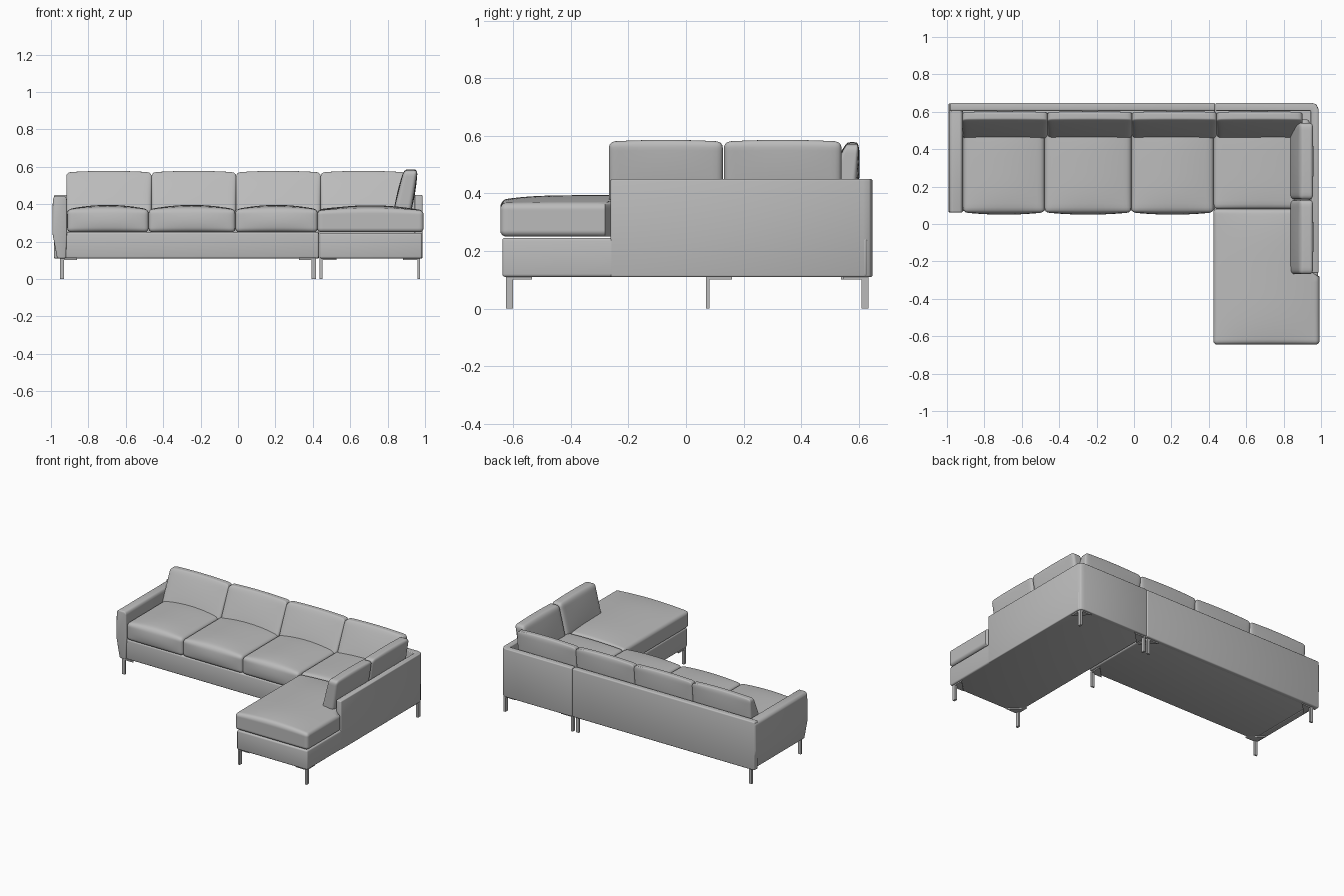
import bpy, bmesh, math
from mathutils import Matrix, Vector

cube = bpy.data.objects.get("Cube")
if cube:
    bpy.data.objects.remove(cube, do_unlink=True)

fabric = bpy.data.materials.new("grey_upholstery")
fabric.use_nodes = True
GREY = (0.5, 0.5, 0.5, 1)
fabric.diffuse_color = GREY
fabric.node_tree.nodes["Principled BSDF"].inputs["Base Color"].default_value = GREY


def finish(name, bm, bevel=0.0, angle=35):
    bmesh.ops.recalc_face_normals(bm, faces=bm.faces)
    mesh = bpy.data.meshes.new(name)
    bm.to_mesh(mesh)
    bm.free()
    mesh.materials.append(fabric)
    ob = bpy.data.objects.new(name, mesh)
    bpy.context.collection.objects.link(ob)
    bpy.ops.object.select_all(action="DESELECT")
    ob.select_set(True)
    bpy.context.view_layer.objects.active = ob
    if bevel:
        mod = ob.modifiers.new("soft_edges", "BEVEL")
        mod.width, mod.segments = bevel, 3
        bpy.ops.object.modifier_apply(modifier=mod.name)
    bpy.ops.object.shade_smooth_by_angle(angle=math.radians(angle))
    return ob


def prism(name, outline, low, high, bevel=0.0, along_y=False):
    """Extrude a 2D outline upward, or along y when the outline is x, z."""
    bm = bmesh.new()
    place = (lambda p: (p[0], low, p[1])) if along_y else (lambda p: (p[0], p[1], low))
    face = bm.faces.new([bm.verts.new(place(p)) for p in outline])
    out = bmesh.ops.extrude_face_region(bm, geom=[face])
    moved = [v for v in out["geom"] if isinstance(v, bmesh.types.BMVert)]
    step = Vector((0, high - low, 0)) if along_y else Vector((0, 0, high - low))
    bmesh.ops.translate(bm, verts=moved, vec=step)
    return finish(name, bm, bevel)


def box(name, x, y, z, bevel=0.0):
    return prism(name, [(x[0], y[0]), (x[1], y[0]), (x[1], y[1]), (x[0], y[1])], *z, bevel)


def cushion(name, x, y, z, radius=0.022, crown=0.0, puff=0.0, lean=(0, 0),
            cuts=19, turn=None, notch=None):
    """Rounded box with a domed top, puffed front and leaning front and back."""
    bm = bmesh.new()
    bmesh.ops.create_cube(bm, size=2)
    bmesh.ops.subdivide_edges(bm, edges=bm.edges[:], cuts=cuts, use_grid_fill=True)
    half = Vector([(s[1] - s[0]) / 2 for s in (x, y, z)])
    mid = Vector([(s[1] + s[0]) / 2 for s in (x, y, z)])
    for v in bm.verts:
        unit = Vector([math.sin(c * math.pi / 2) for c in v.co])
        p = Vector([u * h for u, h in zip(unit, half)])
        core = Vector([max(-(h - radius), min(h - radius, c)) for c, h in zip(p, half)])
        if (p - core).length > 0:
            p = core + (p - core).normalized() * radius
        a, b, c = [q / h for q, h in zip(p, half)]
        p.z += crown * (1 - a * a) * (1 - 0.6 * b ** 4) * max(c, 0)
        p.y += puff * (1 - a * a) * (1 - c * c) * b
        up = (c + 1) / 2
        p.y += up * (lean[0] * (1 - b) + lean[1] * (1 + b)) / 2
        v.co = p + mid
        if notch and v.co.y > notch[1]:
            v.co.x = min(v.co.x, notch[0])
    if turn:
        bm.transform(turn)
    return finish(name, bm, angle=50)


# Frame
box("sofa_base", (-0.925, 0.432), (0.072, 0.63), (0.11, 0.25), 0.01)
box("sofa_back", (-0.985, 0.434), (0.605, 0.648), (0.11, 0.45), 0.008)
box("chaise_base", (0.436, 0.985), (-0.638, 0.63), (0.11, 0.246), 0.01)
prism("chaise_back", [(0.436, 0.605), (0.945, 0.605), (0.945, -0.262), (0.986, -0.262),
                      (0.986, 0.615), (0.975, 0.64), (0.95, 0.648), (0.436, 0.648)],
      0.11, 0.45, 0.006)
prism("armrest", [(-0.967, 0.11), (-0.92, 0.11), (-0.915, 0.25), (-0.915, 0.43),
                  (-0.925, 0.445), (-0.975, 0.445), (-0.99, 0.43), (-0.993, 0.25)],
      0.062, 0.645, 0.008, along_y=True)

# Seat cushions
seams = [-0.913, -0.478, -0.014, 0.426]
for i in range(3):
    cushion(f"seat_cushion_{i + 1}", (seams[i], seams[i + 1]), (0.062, 0.56), (0.25, 0.372),
            crown=0.024, puff=0.012)
cushion("corner_seat_cushion", (0.426, 0.94), (0.08, 0.56), (0.25, 0.372), crown=0.018)
cushion("chaise_cushion", (0.424, 0.992), (-0.645, 0.082), (0.25, 0.366),
        crown=0.028, cuts=39, notch=(0.943, -0.262))

# Back cushions
seams = [-0.918, -0.462, -0.01, 0.442, 0.9]
for i in range(4):
    cushion(f"back_cushion_{i + 1}", (seams[i], seams[i + 1]), (0.45, 0.588), (0.35, 0.57),
            crown=0.008, puff=0.008, lean=(0.105, 0.012))

# Side cushions, built facing front and turned to face the seat
turn = Matrix.Rotation(-math.pi / 2, 4, "Z")
for i, (start, end) in enumerate([(-0.268, 0.128), (0.132, 0.54)]):
    cushion(f"side_cushion_{i + 1}", (-end, -start), (0.832, 0.925), (0.36, 0.58),
            crown=0.006, puff=0.006, lean=(0.055, 0.035), turn=turn)

# Legs with triangular mounting plates
def leg(name, x, y, wide, deep, sx, sy):
    box(name, (x - wide / 2, x + wide / 2), (y - deep / 2, y + deep / 2), (0, 0.112))
    cx, cy = x - sx * wide / 2, y - sy * deep / 2
    prism(name + "_plate", [(cx, cy), (cx + sx * 0.09, cy), (cx, cy + sy * 0.09)], 0.102, 0.112)


for side, x, sx in (("right", -0.94, 1), ("middle", 0.405, -1)):
    for end, y, sy in (("front", 0.076, 1), ("back", 0.622, -1)):
        leg(f"sofa_{end}_{side}_leg", x, y, 0.022, 0.012, sx, sy)
for side, x, sx in (("inner", 0.444, 1), ("outer", 0.966, -1)):
    for end, y, sy in (("front", -0.613, 1), ("back", 0.622, -1)):
        leg(f"chaise_{end}_{side}_leg", x, y, 0.015, 0.025, sx, sy)
